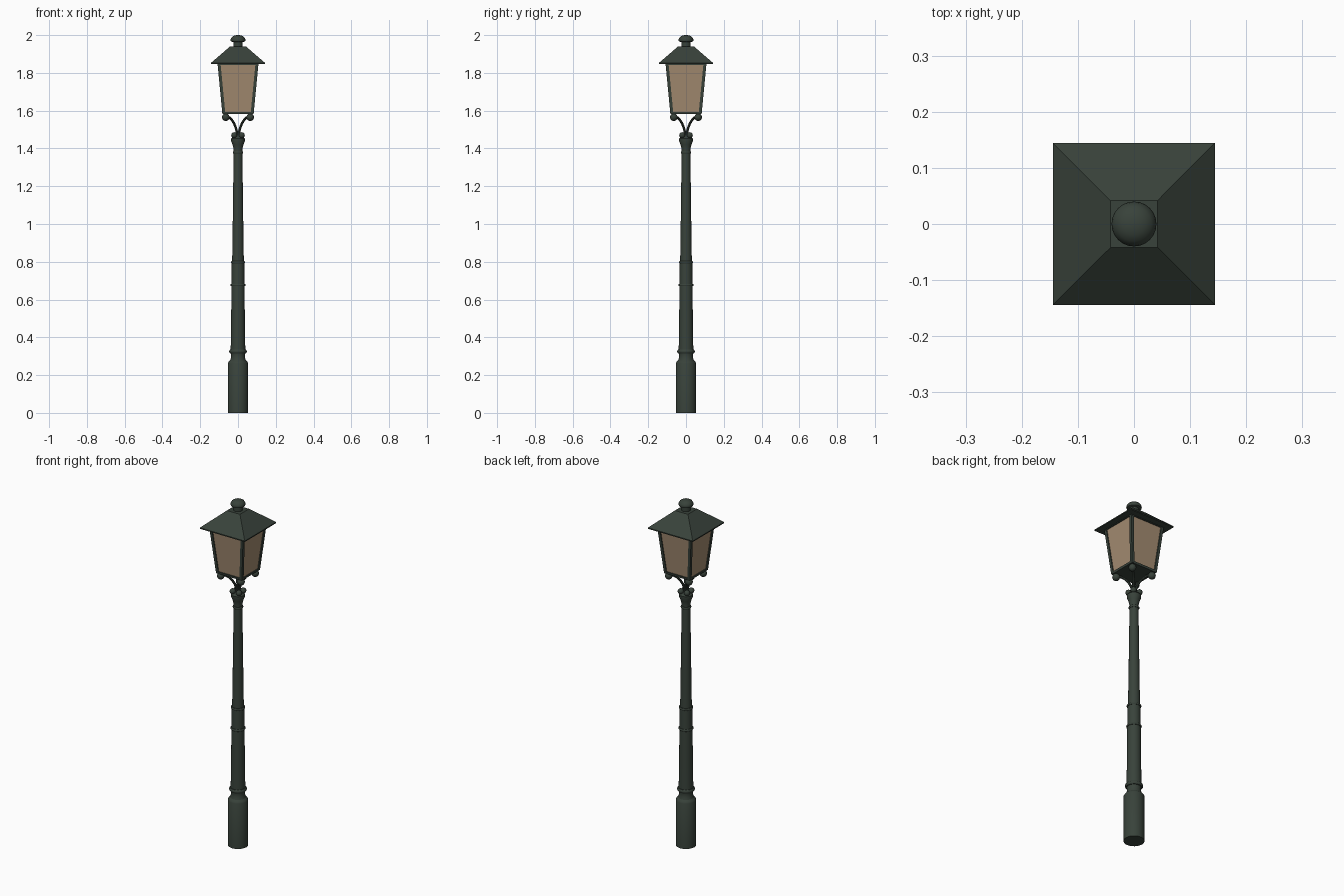
import bpy, bmesh, math
from math import cos, sin, pi

cube = bpy.data.objects.get("Cube")
if cube:
    bpy.data.objects.remove(cube, do_unlink=True)


def material(name, rgb):
    m = bpy.data.materials.new(name)
    m.use_nodes = True
    m.diffuse_color = (*rgb, 1)
    m.node_tree.nodes["Principled BSDF"].inputs["Base Color"].default_value = (*rgb, 1)
    return m


IRON = material("dark green iron", (0.040, 0.055, 0.043))
GLASS = material("amber glass", (0.37, 0.26, 0.165))


def finish(obj, mat, smooth):
    obj.data.materials.append(mat)
    if smooth:
        bpy.ops.object.select_all(action='DESELECT')
        obj.select_set(True)
        bpy.context.view_layer.objects.active = obj
        bpy.ops.object.shade_smooth_by_angle(angle=math.radians(35))
    return obj


def loft(name, rings, sides=24, mat=IRON, capped=True):
    """Stack rings (radius, z, optional x, y); four sides means half-widths."""
    square = sides == 4
    bm = bmesh.new()
    loops = []
    for r, z, *c in rings:
        cx, cy = c or (0, 0)
        k = r * (math.sqrt(2) if square else 1)
        turn = pi / 4 if square else 0
        loops.append([bm.verts.new((cx + k * cos(turn + 2 * pi * i / sides),
                                    cy + k * sin(turn + 2 * pi * i / sides), z))
                      for i in range(sides)])
    for a, b in zip(loops, loops[1:]):
        for i in range(sides):
            j = (i + 1) % sides
            bm.faces.new((a[i], a[j], b[j], b[i]))
    if capped:
        bm.faces.new(loops[0][::-1])
        bm.faces.new(loops[-1])
    me = bpy.data.meshes.new(name)
    bm.to_mesh(me)
    bm.free()
    obj = bpy.data.objects.new(name, me)
    bpy.context.collection.objects.link(obj)
    return finish(obj, mat, not square)


def ball(name, r, x, y, z):
    bpy.ops.mesh.primitive_uv_sphere_add(segments=20, ring_count=12, radius=r,
                                         location=(x, y, z))
    obj = bpy.context.object
    obj.name = name
    finish(obj, IRON, True)


def collar(name, r, z, h):
    # Rounded moulding around the post
    loft(name, [(r - h * 0.5, z - h), (r - h * 0.13, z - h * 0.5), (r, z),
                (r - h * 0.13, z + h * 0.5), (r - h * 0.5, z + h)])


# Post: heavy foot, then three tapering lengths
loft("foot", [(0.054, 0), (0.054, 0.262), (0.050, 0.270), (0.040, 0.280)])
loft("foot_neck", [(0.043, 0.275), (0.037, 0.292), (0.037, 0.312), (0.040, 0.325)])
loft("lower_shaft", [(0.039, 0.32), (0.036, 0.50), (0.035, 0.675)])
loft("middle_shaft", [(0.034, 0.67), (0.033, 0.80)])
loft("upper_shaft", [(0.031, 0.795), (0.028, 1.00), (0.023, 1.385)])
collar("foot_collar", 0.047, 0.325, 0.010)
collar("lower_collar", 0.040, 0.677, 0.006)
collar("middle_collar", 0.038, 0.797, 0.006)
collar("upper_collar", 0.028, 1.379, 0.006)

# Flared capital
loft("capital", [(0.023, 1.38), (0.024, 1.40), (0.029, 1.42), (0.036, 1.438),
                 (0.036, 1.452), (0.030, 1.460), (0.016, 1.470)])

# Four diagonal corners: capital beads, bracket arms, knobs and lantern bars
for sx in (-1, 1):
    for sy in (-1, 1):
        side = ("left" if sx > 0 else "right") + "_" + ("front" if sy < 0 else "back")
        ball("capital_bead_" + side, 0.016, sx * 0.020, sy * 0.020, 1.470)
        ball("knob_" + side, 0.020, sx * 0.065, sy * 0.065, 1.565)
        cu = bpy.data.curves.new("arm_" + side, 'CURVE')
        cu.dimensions = '3D'
        cu.bevel_depth = 0.0065
        cu.bevel_resolution = 2
        cu.resolution_u = 5
        cu.use_fill_caps = True
        path = [(0.004, 1.455), (0.008, 1.495), (0.020, 1.530),
                (0.038, 1.557), (0.062, 1.575)]
        sp = cu.splines.new('BEZIER')
        sp.bezier_points.add(len(path) - 1)
        for p, (d, z) in zip(sp.bezier_points, path):
            p.co = (sx * d, sy * d, z)
            p.handle_left_type = p.handle_right_type = 'AUTO'
        arm = bpy.data.objects.new("arm_" + side, cu)
        bpy.context.collection.objects.link(arm)
        bpy.ops.object.select_all(action='DESELECT')
        arm.select_set(True)
        bpy.context.view_layer.objects.active = arm
        bpy.ops.object.convert(target='MESH')
        finish(bpy.context.object, IRON, True)
        loft("lantern_bar_" + side, [(0.008, 1.585, sx * 0.075, sy * 0.075),
                                     (0.008, 1.855, sx * 0.101, sy * 0.101)], 4)

# Lantern: base plate, glass panes and top rail
loft("lantern_base", [(0.082, 1.582), (0.084, 1.594)], 4)
loft("glass_panes", [(0.078, 1.590), (0.103, 1.850)], 4, GLASS, capped=False)
loft("lantern_top_rail", [(0.108, 1.843), (0.109, 1.852)], 4)

# Hipped roof and finial
loft("roof", [(0.144, 1.846), (0.144, 1.852), (0.042, 1.940)], 4)
loft("finial_neck", [(0.025, 1.935), (0.025, 1.972)])
loft("finial_cap", [(0.030, 1.964), (0.038, 1.967), (0.040, 1.973), (0.038, 1.982),
                    (0.031, 1.991), (0.020, 1.997), (0.009, 1.9995), (0.001, 2.0)])
